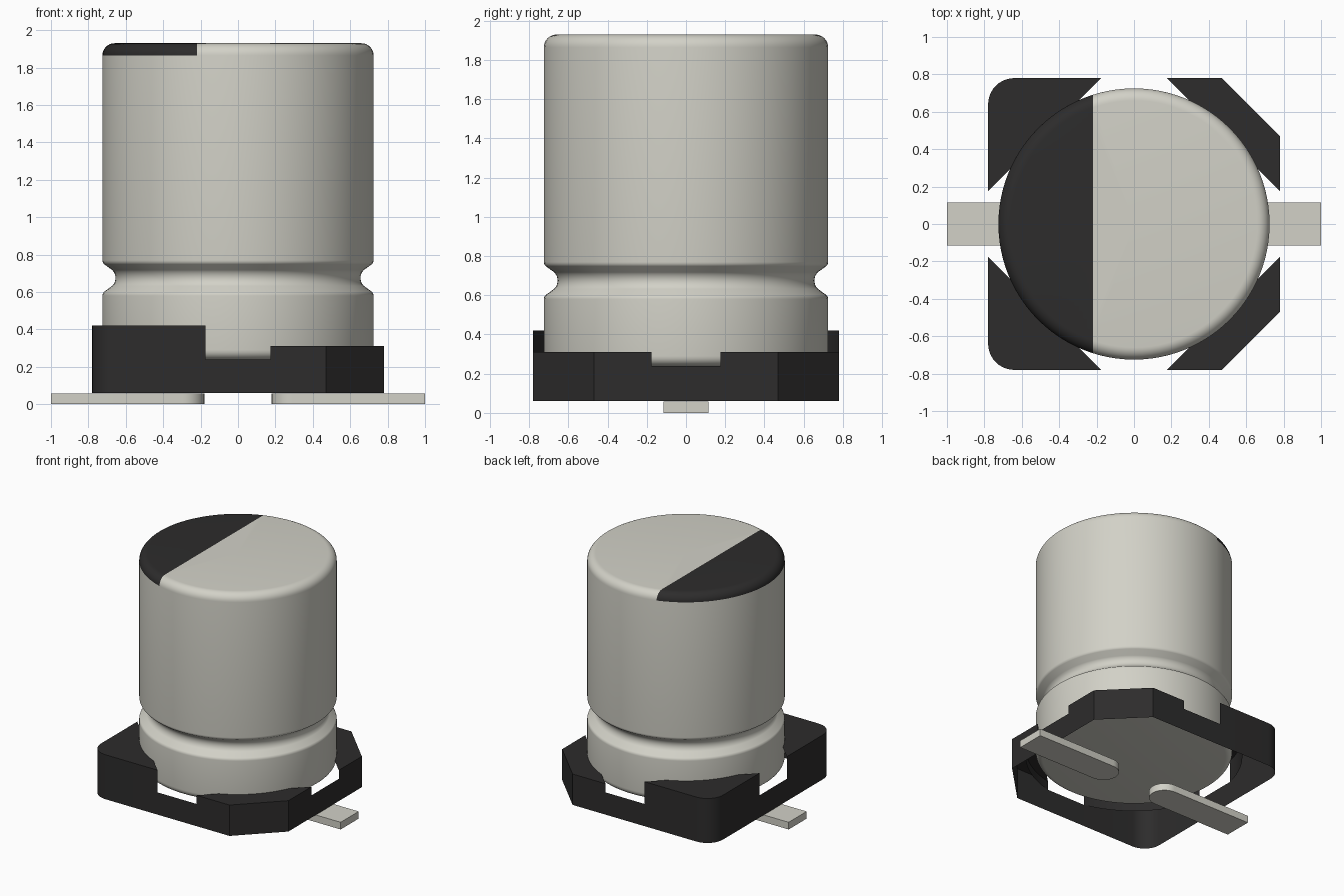
import bpy, bmesh
from math import sin, cos, pi, atan2, hypot, radians

if "Cube" in bpy.data.objects:
    bpy.data.objects.remove(bpy.data.objects["Cube"], do_unlink=True)


def material(name, rgb):
    m = bpy.data.materials.new(name)
    m.use_nodes = True
    m.diffuse_color = (*rgb, 1)
    m.node_tree.nodes["Principled BSDF"].inputs["Base Color"].default_value = (*rgb, 1)
    return m


METAL = material("light_metal", (0.645, 0.638, 0.572))
BLACK = material("black_plastic", (0.026, 0.025, 0.025))


def finish(bm, name, mats, mirror=None):
    bmesh.ops.remove_doubles(bm, verts=bm.verts, dist=0.0005)
    mesh = bpy.data.meshes.new(name)
    bm.to_mesh(mesh)
    bm.free()
    ob = bpy.data.objects.new(name, mesh)
    bpy.context.collection.objects.link(ob)
    for m in mats:
        mesh.materials.append(m)
    if mirror is not None:
        mod = ob.modifiers.new("Mirror", "MIRROR")
        mod.use_axis = [i == mirror for i in range(3)]
    bpy.ops.object.select_all(action="DESELECT")
    ob.select_set(True)
    bpy.context.view_layer.objects.active = ob
    bpy.ops.object.shade_smooth_by_angle(angle=radians(30))
    return ob


def arc(cx, cy, r, a0, a1, n):
    return [(cx + r * cos(a0 + (a1 - a0) * i / n), cy + r * sin(a0 + (a1 - a0) * i / n))
            for i in range(n + 1)]


def walls(bm, path, z0, z1):
    for (ax, ay), (bx, by) in zip(path, path[1:]):
        bm.faces.new([bm.verts.new(p) for p in
                      ((ax, ay, z0), (bx, by, z0), (bx, by, z1), (ax, ay, z1))])


# Can: lathed profile with rounded ends and a crimped groove
R, BOTTOM, TOP, FILLET = 0.725, 0.24, 1.93, 0.065
profile = [(0, BOTTOM)]
profile += arc(R - 0.05, BOTTOM + 0.05, 0.05, -pi / 2, 0, 6)
profile += arc(R - 0.03, 0.58, 0.03, 0, pi / 4, 4)
profile += arc(R - 0.01, 0.675, 0.06, pi * 1.25, pi * 0.75, 8)
profile += arc(R - 0.03, 0.77, 0.03, -pi / 4, 0, 4)
profile += arc(R - FILLET, TOP - FILLET, FILLET, 0, pi / 2, 8)
profile += [(0, TOP)]

bm = bmesh.new()
ring = [bm.verts.new((r, 0, z)) for r, z in profile]
edges = [bm.edges.new(pair) for pair in zip(ring, ring[1:])]
bmesh.ops.spin(bm, geom=ring + edges, cent=(0, 0, 0), axis=(0, 0, 1),
               angle=2 * pi, steps=96, use_merge=True)
bmesh.ops.remove_doubles(bm, verts=bm.verts, dist=0.0005)
bmesh.ops.recalc_face_normals(bm, faces=bm.faces)

# Polarity mark: cut the cap along a straight line and colour one side
STRIPE = -0.22
cap = [f for f in bm.faces if f.calc_center_median().z > TOP - FILLET]
geom = cap + list({e for f in cap for e in f.edges}) + list({v for f in cap for v in f.verts})
bmesh.ops.bisect_plane(bm, geom=geom, plane_co=(STRIPE, 0, 0), plane_no=(1, 0, 0))
for f in bm.faces:
    c = f.calc_center_median()
    f.material_index = int(c.z > TOP - FILLET and c.x < STRIPE)
finish(bm, "can", [METAL, BLACK])

# Base: open skirt with raised corners around a round recess, mirrored front to back
HALF, GAP, LOW, SHELF = 0.78, 0.175, 0.06, 0.24
ROUND, CHAMFER = 0.14, 0.47
recess = hypot(HALF, GAP)
a = atan2(GAP, HALF)
chamfered = [(HALF, GAP), (HALF, CHAMFER), (CHAMFER, HALF), (GAP, HALF)]
rounded = [(-GAP, HALF)]
rounded += arc(ROUND - HALF, HALF - ROUND, ROUND, pi / 2, pi, 10)
rounded += [(-HALF, GAP)]

bm = bmesh.new()
walls(bm, [(HALF, 0)] + chamfered + rounded + [(-HALF, 0)], LOW, SHELF)
for outer, start, height in ((chamfered, 0, 0.31), (rounded, pi / 2, 0.42)):
    inner = arc(0, 0, recess, start + pi / 2 - a, start + a, 24)
    loop = outer + inner[1:-1]
    walls(bm, loop + loop[:1], SHELF, height)
    top = bm.faces.new([bm.verts.new((x, y, height)) for x, y in loop])
    bmesh.ops.triangulate(bm, faces=[top], ngon_method="EAR_CLIP")
finish(bm, "base", [BLACK], mirror=1)

# Leads: flat strips with a rounded inner end, mirrored side to side
W, INNER = 0.115, 0.18
outline = [(1, -W), (1, W)] + arc(INNER + W, 0, W, pi / 2, pi * 1.5, 20)
bm = bmesh.new()
walls(bm, outline + outline[:1], 0, LOW - 0.002)
for z, pts in ((0, outline[::-1]), (LOW - 0.002, outline)):
    bm.faces.new([bm.verts.new((x, y, z)) for x, y in pts])
finish(bm, "leads", [METAL], mirror=0)
